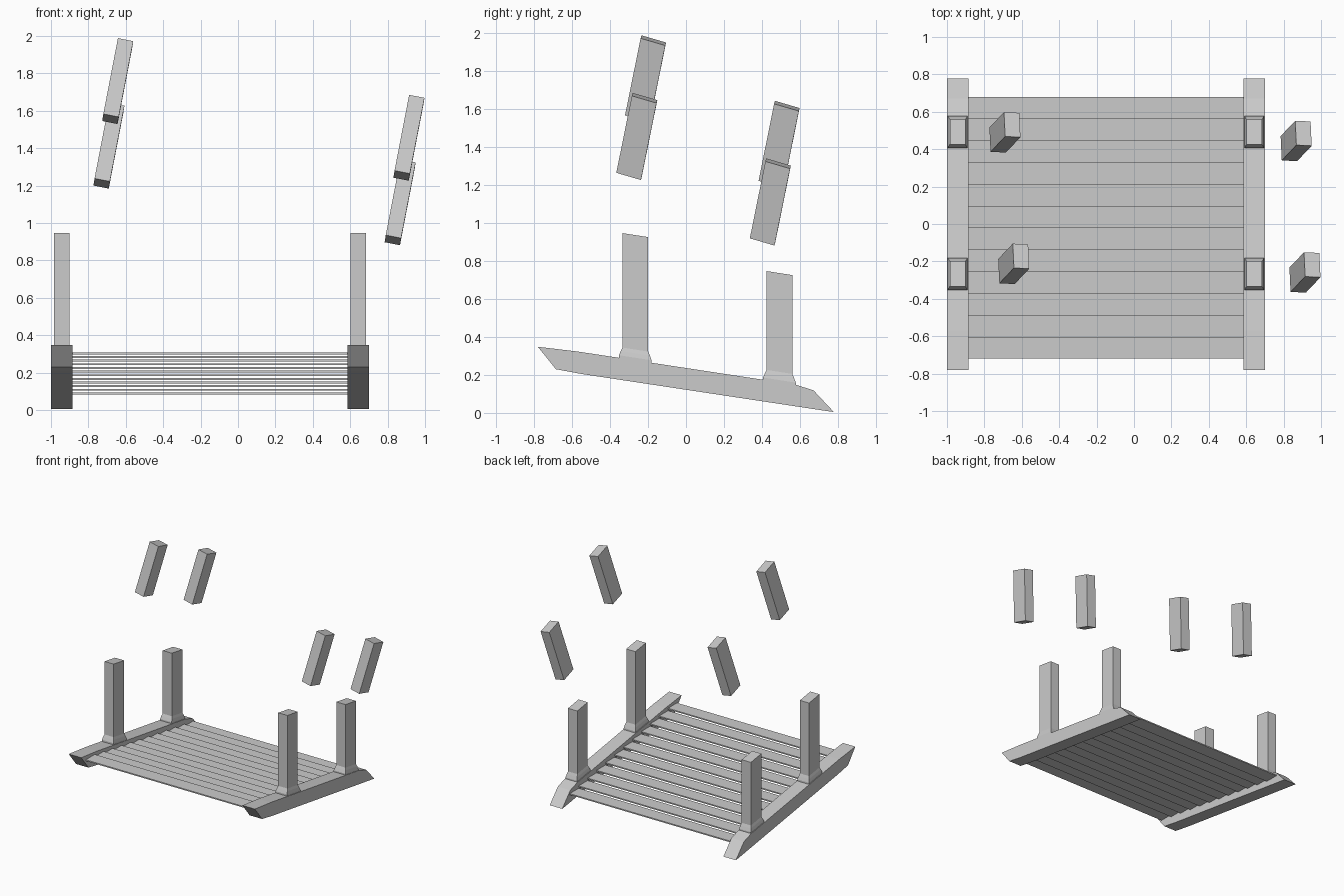
import bpy, bmesh
from mathutils import Vector

if "Cube" in bpy.data.objects:
    bpy.data.objects.remove(bpy.data.objects["Cube"])

SLOPE = -0.155                     # fall of the rails towards the back


def rail_top(y):
    return 0.237 + SLOPE * y


def make(name, verts, faces):
    me = bpy.data.meshes.new(name)
    me.from_pydata([tuple(v) for v in verts], [], faces)
    bm = bmesh.new()
    bm.from_mesh(me)
    bmesh.ops.recalc_face_normals(bm, faces=bm.faces)
    bm.to_mesh(me)
    bm.free()
    ob = bpy.data.objects.new(name, me)
    bpy.context.collection.objects.link(ob)
    return ob


def loft(name, rings):
    """Skin a list of equal-length rings and cap both ends."""
    n = len(rings[0])
    verts = [v for r in rings for v in r]
    faces = [tuple(range(n)), tuple(range(len(verts) - n, len(verts)))]
    for k in range(len(rings) - 1):
        for i in range(n):
            j = (i + 1) % n
            faces.append((k*n + i, k*n + j, (k+1)*n + j, (k+1)*n + i))
    return make(name, verts, faces)


def slanted_ring(cx, cy, hx, hy, z):
    """Rectangle whose height follows the rail slope."""
    return [(cx + sx*hx, cy + sy*hy, z + SLOPE*sy*hy)
            for sx, sy in ((-1, -1), (1, -1), (1, 1), (-1, 1))]


rail_profile = [(-0.78, 0.348), (-0.57, 0.323), (0.58, 0.148), (0.672, 0.118),
                (0.778, 0.005), (0.76, 0.005), (-0.55, 0.205), (-0.685, 0.23)]
rail_profile[5] = (0.74, 0.01)
sides = {"left": (-1.0, -0.886), "right": (0.586, 0.70)}
posts = {"front": (-0.267, 0.936), "back": (0.492, 0.736)}

for side, (x0, x1) in sides.items():
    # sloping side rail
    loft(side + "_rail", [[(x, y, z) for y, z in rail_profile] for x in (x0, x1)])
    cx = (x0 + x1) / 2
    for end, (cy, top) in posts.items():
        base = rail_top(cy)
        # post with slanted top
        loft(f"{side}_{end}_post", [slanted_ring(cx, cy, 0.042, 0.068, base - 0.03),
                                    slanted_ring(cx, cy, 0.042, 0.068, top)])
        # stepped collar at the foot of the post
        loft(f"{side}_{end}_collar", [slanted_ring(cx, cy, 0.053, 0.086, base - 0.01),
                                      slanted_ring(cx, cy, 0.053, 0.086, base + 0.012),
                                      slanted_ring(cx, cy, 0.048, 0.077, base + 0.035),
                                      slanted_ring(cx, cy, 0.042, 0.068, base + 0.055)])

# level slats stepping down between the rails
pitch = 1.40 / 12
for i in range(12):
    y0, z0 = -0.72 + i * pitch, 0.298 - i * 0.0195
    ring = [(-0.888, y0), (0.588, y0), (0.588, y0 + pitch), (-0.888, y0 + pitch)]
    loft(f"slat_{i + 1}", [[(x, y, z) for x, y in ring] for z in (z0, z0 + 0.01)])

# loose tilted blocks floating above
up = Vector((0.078, 0.082, 0.405))
wide = Vector((0.082, -0.004, -0.016))
deep = Vector((-0.006, 0.130, -0.038))
for name, corner in (("left_front", (-0.642, -0.235, 1.988)),
                     ("left_back", (-0.689, 0.468, 1.643)),
                     ("right_front", (0.915, -0.281, 1.685)),
                     ("right_back", (0.868, 0.422, 1.340))):
    p = Vector(corner)
    ring = [p, p + wide, p + wide + deep, p + deep]
    loft(name + "_loose_block", [[v - up for v in ring], ring])
